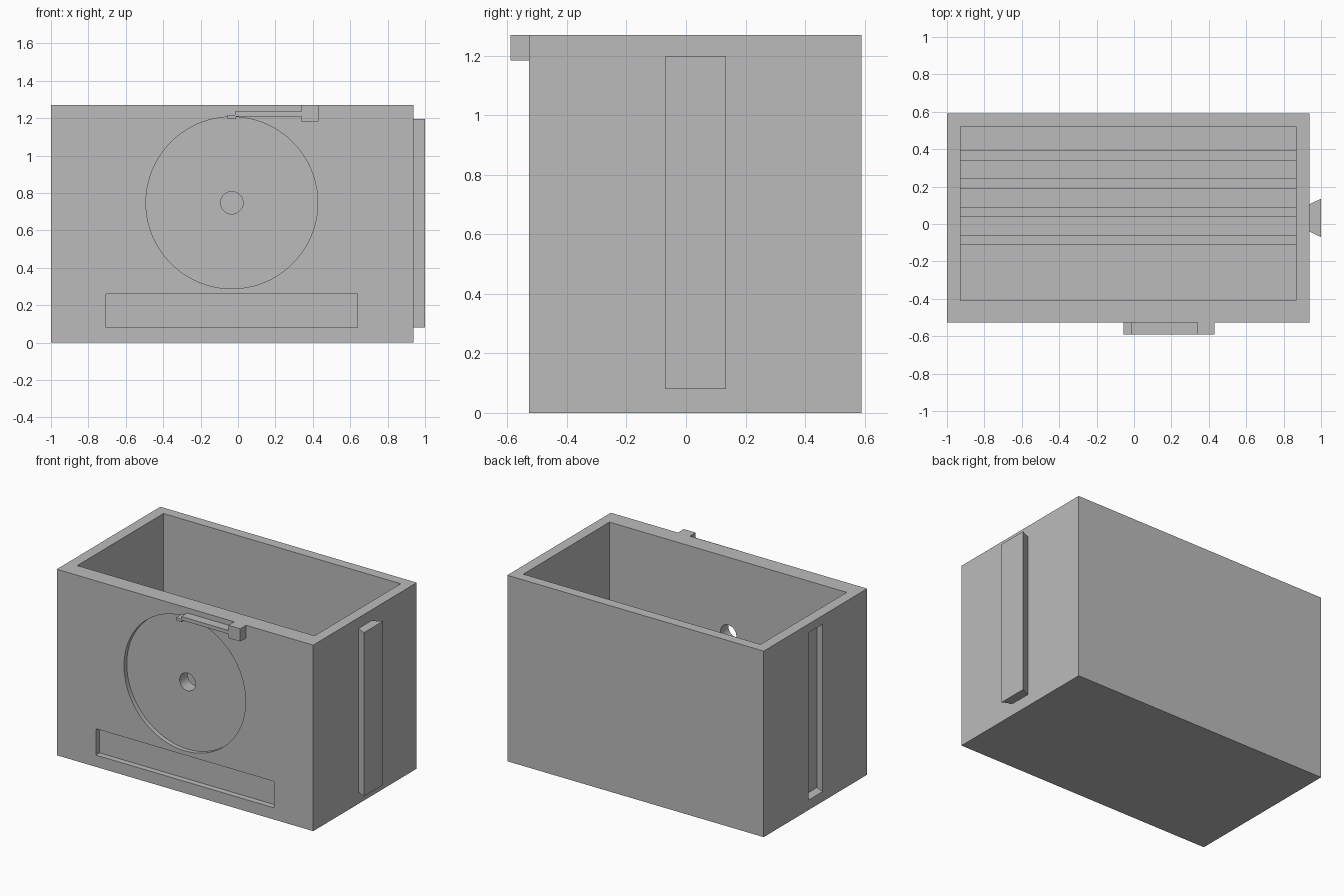
import bpy, bmesh, math
from mathutils import Matrix

cube = bpy.data.objects.get("Cube")
if cube:
    bpy.data.objects.remove(cube, do_unlink=True)

grey = bpy.data.materials.new("plain_grey")
grey.use_nodes = True
colour = (0.5, 0.5, 0.5, 1)
grey.diffuse_color = colour
grey.node_tree.nodes["Principled BSDF"].inputs["Base Color"].default_value = colour


def finish(name, bm):
    bmesh.ops.recalc_face_normals(bm, faces=bm.faces)
    mesh = bpy.data.meshes.new(name)
    bm.to_mesh(mesh)
    bm.free()
    mesh.materials.append(grey)
    obj = bpy.data.objects.new(name, mesh)
    bpy.context.collection.objects.link(obj)
    return obj


def prism(name, outline, z0, z1):
    """Extrude a plan outline from z0 to z1."""
    bm = bmesh.new()
    face = bm.faces.new([bm.verts.new((x, y, z0)) for x, y in outline])
    top = bmesh.ops.extrude_face_region(bm, geom=[face])["geom"]
    bmesh.ops.translate(bm, vec=(0, 0, z1 - z0),
                        verts=[v for v in top if isinstance(v, bmesh.types.BMVert)])
    return finish(name, bm)


def box(name, x0, x1, y0, y1, z0, z1):
    return prism(name, [(x0, y0), (x1, y0), (x1, y1), (x0, y1)], z0, z1)


def disc(name, radius, y0, y1, sides):
    """Cylinder along y, centred on the dial."""
    bm = bmesh.new()
    place = Matrix.Translation((DIAL_X, (y0 + y1) / 2, DIAL_Z)) @ Matrix.Rotation(math.pi / 2, 4, "X")
    bmesh.ops.create_cone(bm, cap_ends=True, segments=sides, radius1=radius,
                          radius2=radius, depth=y1 - y0, matrix=place)
    return finish(name, bm)


def cut(target, cutters):
    for cutter in cutters:
        mod = target.modifiers.new("cut", "BOOLEAN")
        mod.operation = "DIFFERENCE"
        mod.solver = "EXACT"
        mod.object = cutter
    bpy.context.view_layer.update()
    graph = bpy.context.evaluated_depsgraph_get()
    mesh = bpy.data.meshes.new_from_object(target.evaluated_get(graph))
    target.modifiers.clear()
    target.data = mesh
    for cutter in cutters:
        bpy.data.objects.remove(cutter, do_unlink=True)


LEFT, RIGHT = -1.0, 0.937
FRONT, BACK = -0.527, 0.59
HEIGHT, FLOOR = 1.27, 0.075
DIAL_X, DIAL_Z = -0.033, 0.748

# Open box with cavity, round dial recess, through hole, front panel and side slot
body = box("box_body", LEFT, RIGHT, FRONT, BACK, 0, HEIGHT)
slot = [(LEFT - 0.01, -0.04), (LEFT - 0.01, 0.1), (LEFT + 0.063, 0.135), (LEFT + 0.063, -0.075)]
cut(body, [
    box("cavity_cutter", -0.927, 0.865, -0.41, 0.52, FLOOR, HEIGHT + 0.1),
    disc("dial_cutter", 0.459, FRONT - 0.1, FRONT + 0.03, 128),
    disc("hole_cutter", 0.06, FRONT - 0.1, -0.35, 48),
    box("panel_cutter", -0.705, 0.64, FRONT - 0.1, FRONT + 0.04, 0.08, 0.26),
    prism("slot_cutter", slot, 0.068, 1.21),
])
bpy.ops.object.select_all(action="DESELECT")
body.select_set(True)
bpy.context.view_layer.objects.active = body
bpy.ops.object.shade_smooth_by_angle(angle=math.radians(30))

# Dovetail rail on the side
prism("side_rail", [(RIGHT, -0.04), (1.0, -0.07), (1.0, 0.135), (RIGHT, 0.105)], 0.08, 1.197)

# Low dividing ribs along the floor
for i in range(4):
    y = -0.11 + 0.15 * i
    box(f"floor_rib_{i + 1}", -0.927, 0.865, y, y + 0.052, FLOOR, FLOOR + 0.06)

# Pickup arm: pivot block, thin bar and tip
box("arm_pivot", 0.34, 0.43, -0.59, FRONT, 1.183, HEIGHT)
box("arm_bar", -0.015, 0.34, -0.59, FRONT, 1.21, 1.235)
box("arm_tip", -0.055, -0.012, -0.59, FRONT, 1.197, 1.217)
